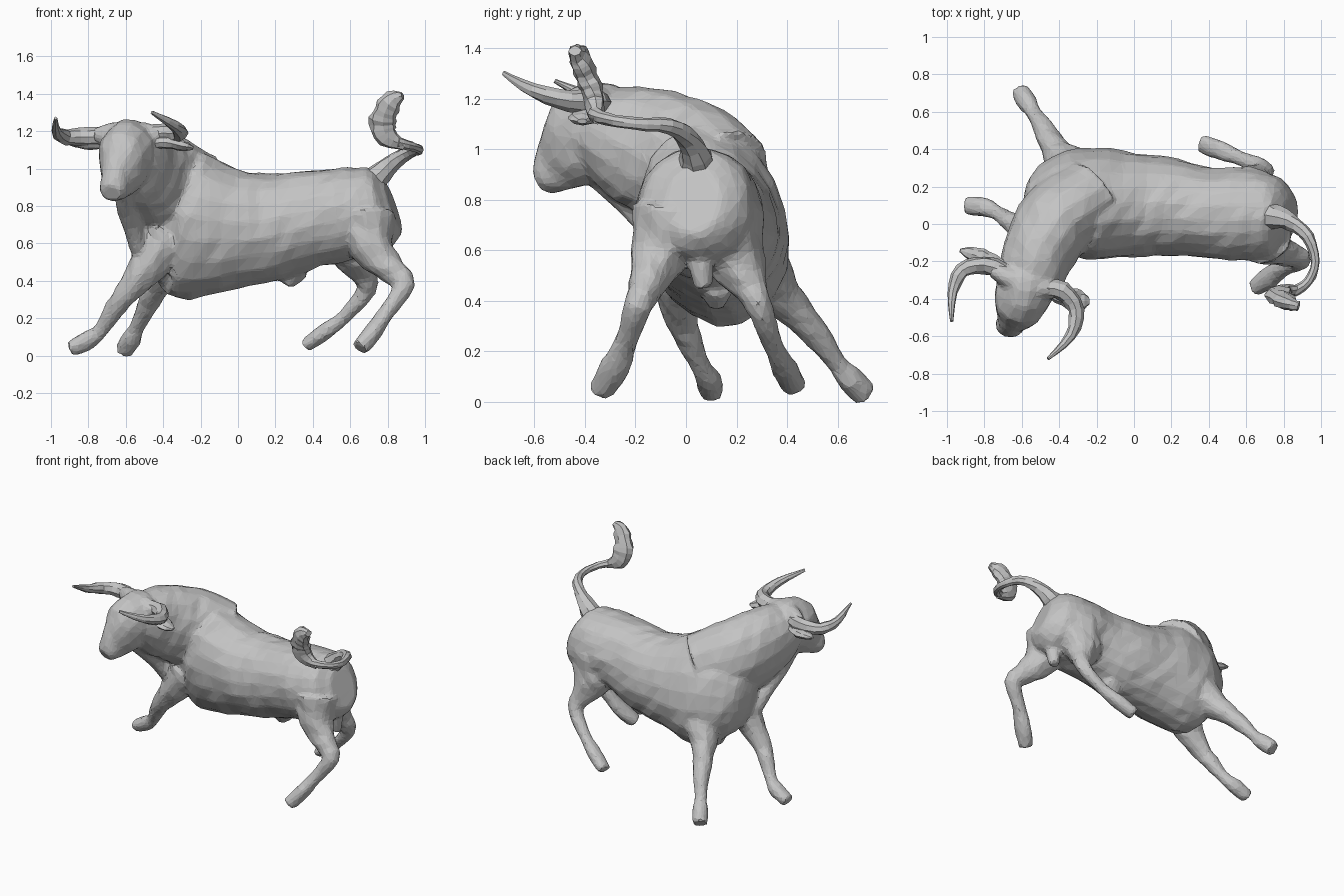
import bpy, bmesh, math, random
from mathutils import Vector

random.seed(4)
default_cube = bpy.data.objects.get("Cube")
if default_cube:
    bpy.data.objects.remove(default_cube, do_unlink=True)

# One plain grey material
grey = bpy.data.materials.new("stone grey")
grey.use_nodes = True
colour = (0.55, 0.55, 0.55, 1)
grey.diffuse_color = colour
for node in grey.node_tree.nodes:
    if node.type == "BSDF_PRINCIPLED":
        node.inputs["Base Color"].default_value = colour
        node.inputs["Roughness"].default_value = 0.8

ALONG_Z = Vector((0, 0, 1))
ALONG_Y = Vector((0, 1, 0))


def pad(station):
    """Complete a station to x, y, z, side radius, up radius, roll."""
    station = list(station)
    if len(station) == 4:
        station.append(station[3])
    if len(station) == 5:
        station.append(0)
    return station


def smooth_path(stations, steps):
    """Pass a flowing curve through the stations."""
    pts = [pad(s) for s in stations]
    result = []
    for i in range(len(pts) - 1):
        before, start = pts[max(i - 1, 0)], pts[i]
        end, after = pts[i + 1], pts[min(i + 2, len(pts) - 1)]
        for k in range(steps):
            t = k / steps
            row = []
            for a, b, c, d in zip(before, start, end, after):
                m, n = (c - a) / 2, (d - b) / 2
                u = c - b
                row.append(b + t * (m + t * ((3 * u - 2 * m - n) + t * (m + n - 2 * u))))
            result.append(row)
    result.append(pts[-1])
    return result


def loft(bm, stations, up=ALONG_Z, sides=12, steps=3, rough=0.06):
    """Skin a closed, slightly uneven tube over elliptical rings."""
    path = smooth_path(stations, steps)
    centres = [Vector(p[:3]) for p in path]
    rings = []
    for i, (x, y, z, wide, tall, roll) in enumerate(path):
        tangent = centres[min(i + 1, len(path) - 1)] - centres[max(i - 1, 0)]
        tangent.normalize()
        side = tangent.cross(up).normalized()
        rise = side.cross(tangent)
        turn = math.radians(roll)
        across = side * math.cos(turn) + rise * math.sin(turn)
        upward = rise * math.cos(turn) - side * math.sin(turn)
        ring = []
        for k in range(sides):
            angle = math.tau * k / sides
            scale = 1 + random.uniform(-rough, rough)
            offset = across * (wide * math.cos(angle)) + upward * (tall * math.sin(angle))
            ring.append(bm.verts.new(centres[i] + offset * scale))
        rings.append(ring)
    for lower, upper in zip(rings, rings[1:]):
        for k in range(sides):
            n = (k + 1) % sides
            bm.faces.new((lower[k], lower[n], upper[n], upper[k]))
    bm.faces.new(rings[0][::-1])
    bm.faces.new(rings[-1])


def finish(bm, name):
    bmesh.ops.recalc_face_normals(bm, faces=bm.faces[:])
    mesh = bpy.data.meshes.new(name)
    bm.to_mesh(mesh)
    bm.free()
    mesh.materials.append(grey)
    obj = bpy.data.objects.new(name, mesh)
    bpy.context.scene.collection.objects.link(obj)
    return obj


def single_part(name, stations, up=ALONG_Z):
    bm = bmesh.new()
    loft(bm, stations, up, sides=8, rough=0.12)
    return finish(bm, name)


body = bmesh.new()

# Torso from rump to chest, leaning sideways
loft(body, [
    (.83, .03, .8, .11, .14, 0),
    (.76, .04, .78, .21, .22, 3),
    (.6, .05, .76, .25, .25, 6),
    (.4, .06, .73, .24, .26, 10),
    (.2, .09, .69, .26, .29, 12),
    (0, .1, .68, .275, .32, 14),
    (-.22, .11, .69, .29, .4, 15),
    (-.38, .1, .71, .26, .37, 15),
    (-.51, .05, .69, .17, .25, 12),
    (-.57, .03, .68, .08, .12, 8),
], sides=20, rough=0.025)

# Neck turning from the withers to the head
loft(body, [
    (-.24, .15, .83, .2, .27),
    (-.4, .03, .92, .215, .27),
    (-.5, -.13, .99, .2, .255),
    (-.55, -.27, 1.05, .18, .215),
    (-.58, -.37, 1.09, .15, .15),
], sides=16, rough=0.03)

# Head, poll to muzzle
loft(body, [
    (-.57, -.26, 1.08, .16, .17),
    (-.59, -.37, 1.07, .155, .19),
    (-.62, -.45, .99, .125, .16),
    (-.65, -.515, .925, .08, .11),
    (-.67, -.55, .89, .075, .08),
    (-.68, -.58, .87, .055, .05),
], sides=14, rough=0.04)

# Brow ridge carrying the horns
loft(body, [
    (-.76, -.24, 1.18, .04), (-.66, -.29, 1.18, .06, .07),
    (-.5, -.34, 1.18, .06, .07), (-.41, -.36, 1.17, .04)])

# Dewlap under the throat
loft(body, [
    (-.61, -.36, .9, .05),
    (-.6, -.25, .81, .055),
    (-.57, -.15, .7, .05),
    (-.52, -.05, .55, .05),
])

# Legs, from shoulder or thigh through the joint to the hoof
legs = {
    "hind left": [
        (.61, .14, .72, .2, .17), (.62, .2, .56, .135, .12),
        (.67, .26, .44, .075, .065), (.685, .3, .35, .052, .05),
        (.57, .35, .21, .038, .042), (.46, .395, .125, .045, .055),
        (.36, .43, .055, .038, .05)],
    "hind right": [
        (.68, -.05, .73, .17, .16), (.72, -.11, .57, .115, .11),
        (.83, -.16, .45, .075, .07), (.89, -.19, .38, .06, .055),
        (.8, -.235, .24, .043, .046), (.73, -.28, .14, .05, .06),
        (.65, -.34, .04, .048, .05)],
    "fore left": [
        (-.27, .23, .62, .17, .16), (-.38, .34, .46, .1, .1),
        (-.45, .45, .34, .068), (-.49, .52, .26, .057),
        (-.54, .6, .15, .04), (-.57, .65, .09, .055),
        (-.61, .71, .025, .05)],
    "fore right": [
        (-.39, 0, .62, .14, .15), (-.49, -.03, .47, .1, .1),
        (-.6, -.02, .33, .065), (-.66, .01, .25, .055),
        (-.73, .06, .14, .04), (-.8, .09, .085, .052),
        (-.9, .1, .035, .042, .05)],
}
for stations in legs.values():
    loft(body, stations, up=ALONG_Y, rough=0.09)

# Underside details
loft(body, [(.74, .05, .63, .05), (.75, .06, .54, .05), (.75, .07, .45, .035)], up=ALONG_Y)
loft(body, [(.31, .12, .46, .07), (.28, .12, .41, .05), (.26, .12, .375, .03)], up=ALONG_Y)

# Fuse the hide into one skin and break it into uneven facets
hide = finish(body, "bull_body")
fuse = hide.modifiers.new("fuse", "REMESH")
fuse.mode = "VOXEL"
fuse.voxel_size = 0.015
soften = hide.modifiers.new("soften", "SMOOTH")
soften.factor = 0.5
soften.iterations = 3
facet = hide.modifiers.new("facet", "DECIMATE")
facet.ratio = 0.13

# Horns curving forward to a point
single_part("horn_right", [
    (-.66, -.27, 1.17, .05), (-.8, -.22, 1.17, .048),
    (-.92, -.25, 1.17, .042), (-.97, -.37, 1.2, .028),
    (-.975, -.52, 1.27, .008)])
single_part("horn_left", [
    (-.5, -.34, 1.18, .05), (-.38, -.36, 1.19, .05),
    (-.31, -.46, 1.19, .042), (-.34, -.6, 1.23, .03),
    (-.46, -.72, 1.3, .01)])

# Ears, flat leaves below the horns
single_part("ear_right", [
    (-.68, -.24, 1.13, .03, .025), (-.79, -.19, 1.13, .045, .03),
    (-.87, -.16, 1.14, .04, .025), (-.93, -.14, 1.15, .01, .008)])
single_part("ear_left", [
    (-.47, -.35, 1.13, .03, .025), (-.37, -.39, 1.14, .05, .035),
    (-.29, -.41, 1.12, .055, .028), (-.24, -.41, 1.11, .02, .01)])

# Tail swung over the rump, with a raised flat tuft
single_part("tail", [
    (.74, .04, .95, .07), (.84, .01, 1.04, .045),
    (.93, -.07, 1.09, .032), (.97, -.2, 1.1, .025),
    (.93, -.31, 1.12, .025), (.85, -.365, 1.14, .03)])
single_part("tail_tuft", [
    (.89, -.35, 1.12, .025, .02), (.8, -.36, 1.17, .06, .04),
    (.775, -.375, 1.24, .075, .045), (.79, -.4, 1.31, .065, .045),
    (.83, -.425, 1.37, .055, .04), (.88, -.44, 1.39, .02, .025)], up=ALONG_Y)
